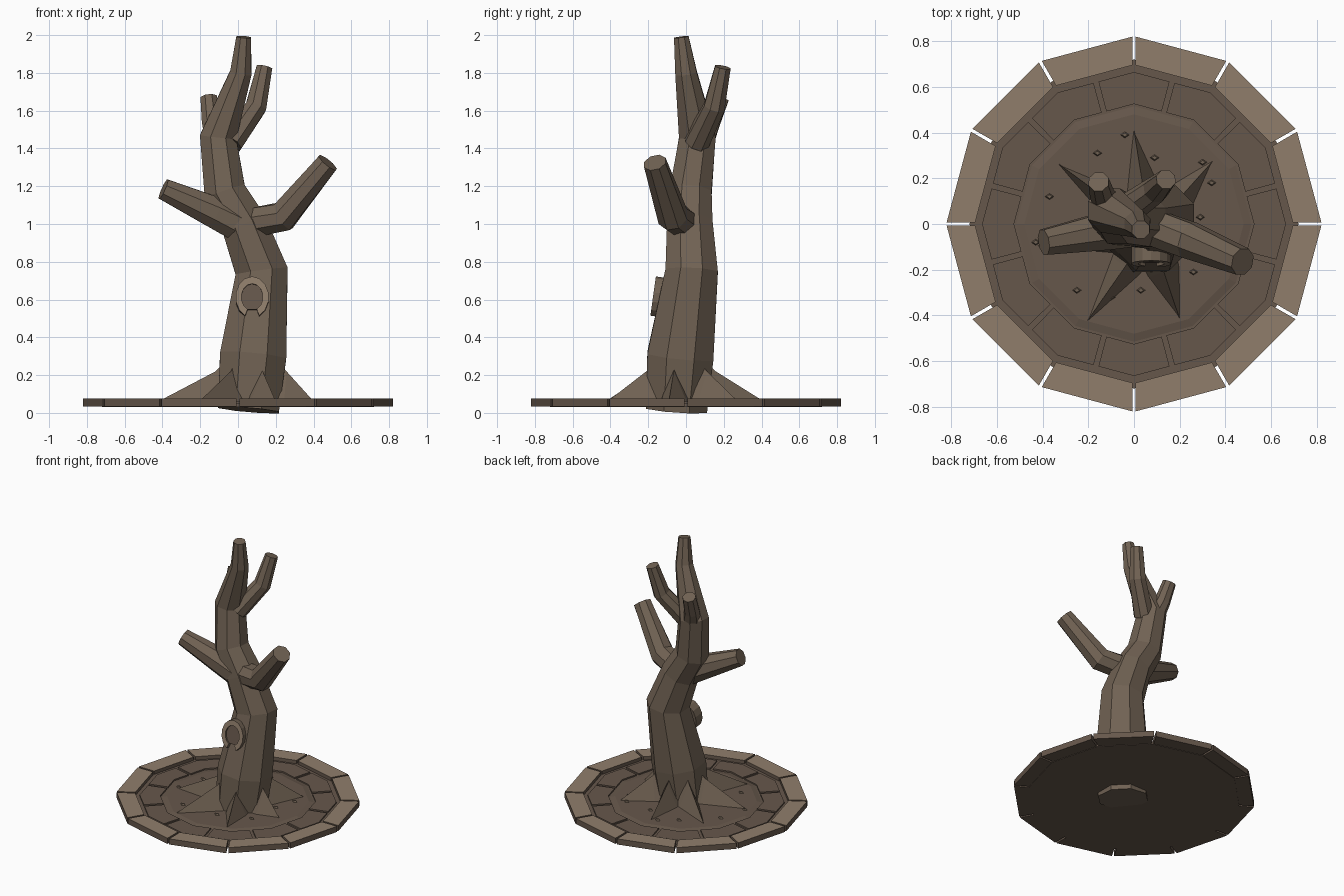
import bpy, bmesh, math
from mathutils import Vector

cube = bpy.data.objects.get("Cube")
if cube:
    bpy.data.objects.remove(cube, do_unlink=True)


def material(name, rgb):
    m = bpy.data.materials.new(name)
    m.use_nodes = True
    col = tuple(c ** 2.2 for c in rgb) + (1,)
    m.diffuse_color = col
    m.node_tree.nodes["Principled BSDF"].inputs["Base Color"].default_value = col
    return m


BARK = material("bark brown", (0.44, 0.385, 0.33))
DIRT = material("earth brown", (0.40, 0.345, 0.30))
LIGHT = material("pale tan", (0.56, 0.49, 0.42))


def finish(name, bm, *mats):
    bmesh.ops.remove_doubles(bm, verts=bm.verts, dist=0.0005)
    bmesh.ops.recalc_face_normals(bm, faces=bm.faces)
    me = bpy.data.meshes.new(name)
    bm.to_mesh(me)
    bm.free()
    for m in mats:
        me.materials.append(m)
    ob = bpy.data.objects.new(name, me)
    bpy.context.collection.objects.link(ob)
    return ob


def loft(name, rings, mat):
    """Skin a list of equal-sized point rings and cap both ends."""
    bm = bmesh.new()
    loops = [[bm.verts.new(p) for p in r] for r in rings]
    n = len(loops[0])
    for a, b in zip(loops, loops[1:]):
        for i in range(n):
            j = (i + 1) % n
            bm.faces.new((a[i], a[j], b[j], b[i]))
    bm.faces.new(loops[0])
    bm.faces.new(loops[-1])
    return finish(name, bm, mat)


def limb(name, path, sides=8):
    """Faceted tube along (x, y, z, radius) points."""
    pts = [Vector(p[:3]) for p in path]
    rings = []
    for i, p in enumerate(pts):
        t = Vector()
        if i > 0:
            t += (p - pts[i - 1]).normalized()
        if i < len(pts) - 1:
            t += (pts[i + 1] - p).normalized()
        t.normalize()
        u = Vector((0, 1, 0)).cross(t).normalized()
        v = t.cross(u)
        ring = []
        for k in range(sides):
            a = math.tau * (k + 0.5) / sides
            ring.append(p + path[i][3] * (u * math.cos(a) + v * math.sin(a)))
        rings.append(ring)
    return loft(name, rings, BARK)


def prism(name, outline, z0, z1, side, top):
    """Extruded flat outline with its own top colour."""
    bm = bmesh.new()
    lo = [bm.verts.new((x, y, z0)) for x, y in outline]
    hi = [bm.verts.new((x, y, z1)) for x, y in outline]
    n = len(lo)
    for i in range(n):
        j = (i + 1) % n
        bm.faces.new((lo[i], lo[j], hi[j], hi[i]))
    bm.faces.new(lo)
    bm.faces.new(hi).material_index = 1
    return finish(name, bm, side, top)


def polar(r, deg):
    a = math.radians(deg)
    return r * math.cos(a), r * math.sin(a)


# Round ground plate with a raised centre
profile = [(0.72, 0.03), (0.72, 0.05), (0.515, 0.05), (0.48, 0.058)]
loft("ground_plate", [[polar(r, 30 * k) + (z,) for k in range(12)] for r, z in profile], DIRT)

# Border stones and paving tiles
mid = math.cos(math.radians(15))
for k in range(12):
    a = 30 * k
    prism(f"border_stone_{k + 1}",
          [polar(0.82, a + 0.5), polar(0.82, a + 29.5), polar(0.695, a + 29.4), polar(0.695, a + 0.6)],
          0.033, 0.075, DIRT, LIGHT)
    prism(f"paving_tile_{k + 1}",
          [polar(0.665 * mid, a - 14), polar(0.665, a), polar(0.665 * mid, a + 14),
           polar(0.525 * mid, a + 13.8), polar(0.525, a), polar(0.525 * mid, a - 13.8)],
          0.04, 0.06, DIRT, DIRT)

# Pebbles scattered around the roots
pebbles = [(-0.04, 0.39), (-0.16, 0.31), (0.09, 0.29), (0.3, 0.27), (0.34, 0.18), (0.29, 0.03),
           (-0.37, 0.12), (-0.43, -0.08), (-0.25, -0.29), (-0.1, -0.32), (0.03, -0.29), (0.26, -0.21)]
for i, (x, y) in enumerate(pebbles):
    rings = [[(x + s * dx, y + s * dy, z) for dx, dy in ((1, 0), (0, 0.7), (-1, 0), (0, -0.7))]
             for s, z in ((0.022, 0.055), (0.012, 0.068))]
    loft(f"pebble_{i + 1}", rings, BARK)

# Trunk and branches
limb("trunk", [(0.055, -0.05, 0.016, 0.175), (0.08, -0.03, 0.3, 0.19), (0.125, 0.03, 0.75, 0.15),
               (0.03, 0.02, 1.0, 0.13), (-0.07, 0.025, 1.17, 0.12), (-0.105, 0.06, 1.46, 0.105),
               (0.015, 0.0, 1.8, 0.062), (0.03, -0.025, 1.99, 0.042)])
limb("right_branch", [(0.04, 0.0, 0.98, 0.1), (-0.12, -0.03, 1.06, 0.09), (-0.395, -0.08, 1.185, 0.06)])
limb("left_branch", [(0.04, 0.0, 1.0, 0.085), (0.24, -0.07, 1.04, 0.085), (0.475, -0.165, 1.325, 0.063)])
limb("upper_left_branch", [(-0.04, 0.055, 1.43, 0.07), (0.095, 0.15, 1.62, 0.06), (0.14, 0.195, 1.83, 0.045)])
limb("upper_right_branch", [(-0.1, 0.07, 1.4, 0.07), (-0.14, 0.13, 1.54, 0.055), (-0.155, 0.185, 1.67, 0.047)])

# Spreading roots
core = Vector((0.07, -0.03, 0))
for k, reach in enumerate((0.41, 0.42, 0.43, 0.47, 0.46, 0.41, 0.44)):
    tip = Vector((*polar(reach, 90 + k * 360 / 7), 0))
    d = (tip - core).normalized()
    side = Vector((-d.y, d.x, 0))
    rings = []
    for dist, w, h in ((0.08, 0.09, 0.33), (0.19, 0.075, 0.22), ((tip - core).length, 0.002, 0.062)):
        c = core + d * dist
        rings.append([c - side * w + Vector((0, 0, 0.045)), c + side * w + Vector((0, 0, 0.045)),
                      c + Vector((0, 0, h))])
    loft(f"root_{k + 1}", rings, BARK)

# Knot with an open rim
rim = [-65 + i * 310 / 12 for i in range(13)]
outer = [(0.088 * math.cos(math.radians(a)), 0.11 * math.sin(math.radians(a))) for a in rim]
inner = [(0.65 * x, 0.65 * y) for x, y in outer]
parts = [prism("knot_heart", inner, -0.05, 0.012, DIRT, DIRT)]
for i in range(12):
    quad = [outer[i], outer[i + 1], inner[i + 1], inner[i]]
    parts.append(prism(f"knot_rim_{i + 1}", quad, -0.05, 0.025, BARK, LIGHT))
for ob in parts:
    ob.location = (0.075, -0.15, 0.61)
    ob.rotation_euler = (math.radians(82), 0, 0)
